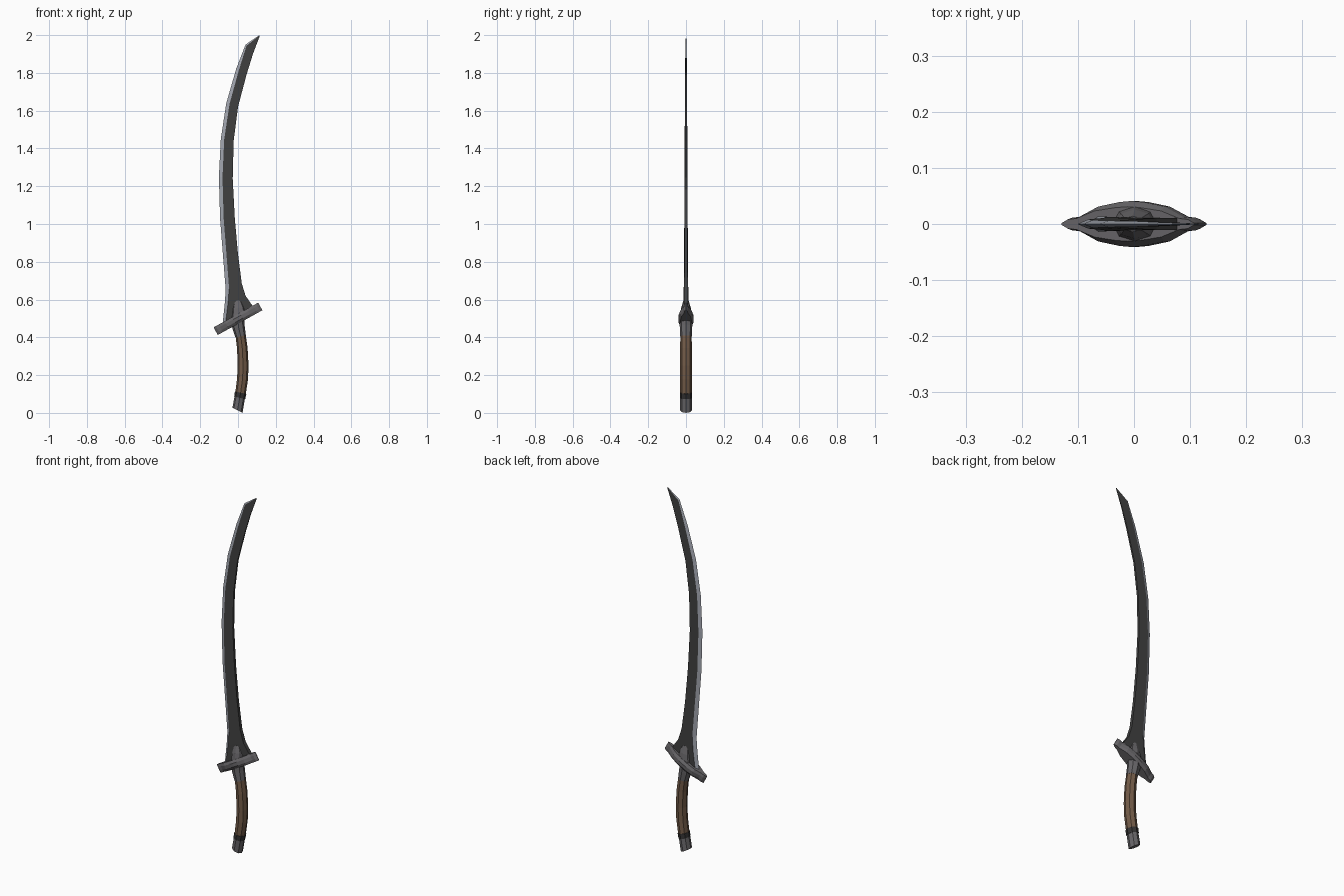
import bpy, bmesh, math


def material(name, rgb):
    m = bpy.data.materials.new(name)
    m.diffuse_color = (*rgb, 1)
    return m


DARK = material("dark steel", (0.052, 0.052, 0.052))
EDGE = material("honed edge", (0.36, 0.38, 0.43))
GREY = material("grey metal", (0.135, 0.13, 0.138))
BROWN = material("brown leather", (0.17, 0.105, 0.065))
BLACK = material("black band", (0.033, 0.031, 0.031))


def loft(name, rings, mats, side_mat=lambda j: 0):
    """Skin a row of equal-sized point rings and cap both ends."""
    bm = bmesh.new()
    vs = [[bm.verts.new(p) for p in r] for r in rings]
    n = len(rings[0])
    for a, b in zip(vs, vs[1:]):
        for j in range(n):
            k = (j + 1) % n
            f = bm.faces.new((a[j], a[k], b[k], b[j]))
            f.material_index = side_mat(j)
    bm.faces.new(vs[0])
    bm.faces.new(vs[-1])
    bmesh.ops.remove_doubles(bm, verts=bm.verts, dist=1e-5)
    bmesh.ops.recalc_face_normals(bm, faces=bm.faces)
    me = bpy.data.meshes.new(name)
    bm.to_mesh(me)
    bm.free()
    for m in mats:
        me.materials.append(m)
    ob = bpy.data.objects.new(name, me)
    bpy.context.collection.objects.link(ob)
    return ob


def oval(x, z, tilt, rx, ry):
    """Eight-sided ring across the handle, tilted in the xz plane."""
    t = math.radians(tilt)
    pts = []
    for i in range(8):
        a = i * math.pi / 4
        c = rx * math.cos(a)
        pts.append((x + c * math.cos(t), ry * math.sin(a), z + c * math.sin(t)))
    return pts


# Blade: edge x, edge z, spine x, spine z, half thickness, bevel width
blade = [
    (-0.082, 0.465, 0.085, 0.555, 0.013, 0.016),
    (-0.070, 0.58, 0.040, 0.62, 0.013, 0.018),
    (-0.065, 0.65, 0.020, 0.685, 0.012, 0.018),
    (-0.080, 0.84, 0.000, 0.84, 0.010, 0.019),
    (-0.095, 1.03, -0.017, 1.03, 0.009, 0.019),
    (-0.101, 1.25, -0.028, 1.24, 0.008, 0.019),
    (-0.091, 1.45, -0.023, 1.44, 0.007, 0.018),
    (-0.062, 1.64, 0.000, 1.62, 0.006, 0.017),
    (-0.010, 1.82, 0.045, 1.79, 0.005, 0.014),
    (0.040, 1.95, 0.079, 1.90, 0.003, 0.005),
    (0.113, 1.999, 0.115, 1.995, 0.0006, 0.0005),
]
rings = []
for lx, lz, rx, rz, t, b in blade:
    k = b / (rx - lx)
    bx, bz = lx + b, lz + k * (rz - lz)
    rings.append([(lx, 0, lz), (bx, -t, bz), (rx, -t * 0.8, rz),
                  (rx, t * 0.8, rz), (bx, t, bz)])
loft("blade", rings, [DARK, EDGE], lambda j: 1 if j in (0, 4) else 0)

# Guard: leaf-shaped bar with small pointed ends, tilted 29 degrees
half = [(0.0, 0.041), (0.025, 0.039), (0.068, 0.031), (0.105, 0.013),
        (0.122, 0.011), (0.135, 0.002)]
stations = [(-u, w) for u, w in half[:0:-1]] + half
rings = []
for u, w in stations:
    h = 0.023
    rings.append([(u, -w * 0.75, -h), (u, -w, -h * 0.4), (u, -w, h * 0.4), (u, -w * 0.75, h),
                  (u, w * 0.75, h), (u, w, h * 0.4), (u, w, -h * 0.4), (u, w * 0.75, -h)])
guard = loft("guard", rings, [GREY])
guard.location = (0, 0, 0.498)
guard.rotation_euler = (0, -math.radians(29), 0)

# Collar hugging the blade above the guard
loft("collar", [oval(0.002, 0.51, 29, 0.048, 0.033), oval(0.001, 0.555, 12, 0.035, 0.026),
                oval(-0.002, 0.594, 3, 0.02, 0.014)], [GREY])

# Handle parts
loft("ferrule", [oval(0.0, 0.485, 28, 0.038, 0.034), oval(0.003, 0.455, 22, 0.034, 0.033),
                 oval(0.014, 0.405, 12, 0.028, 0.031)], [GREY])
loft("grip", [oval(0.014, 0.41, 12, 0.027, 0.030), oval(0.023, 0.34, 7, 0.028, 0.031),
              oval(0.027, 0.25, 0, 0.029, 0.031), oval(0.024, 0.18, -6, 0.029, 0.031),
              oval(0.013, 0.10, -12, 0.028, 0.031)], [BROWN])
loft("pommel_band", [oval(0.014, 0.107, -12, 0.031, 0.033),
                     oval(0.009, 0.080, -15, 0.030, 0.033)], [BLACK])
loft("pommel", [oval(0.010, 0.085, -15, 0.028, 0.031),
                oval(-0.003, 0.0137, -27, 0.030, 0.031)], [GREY])
